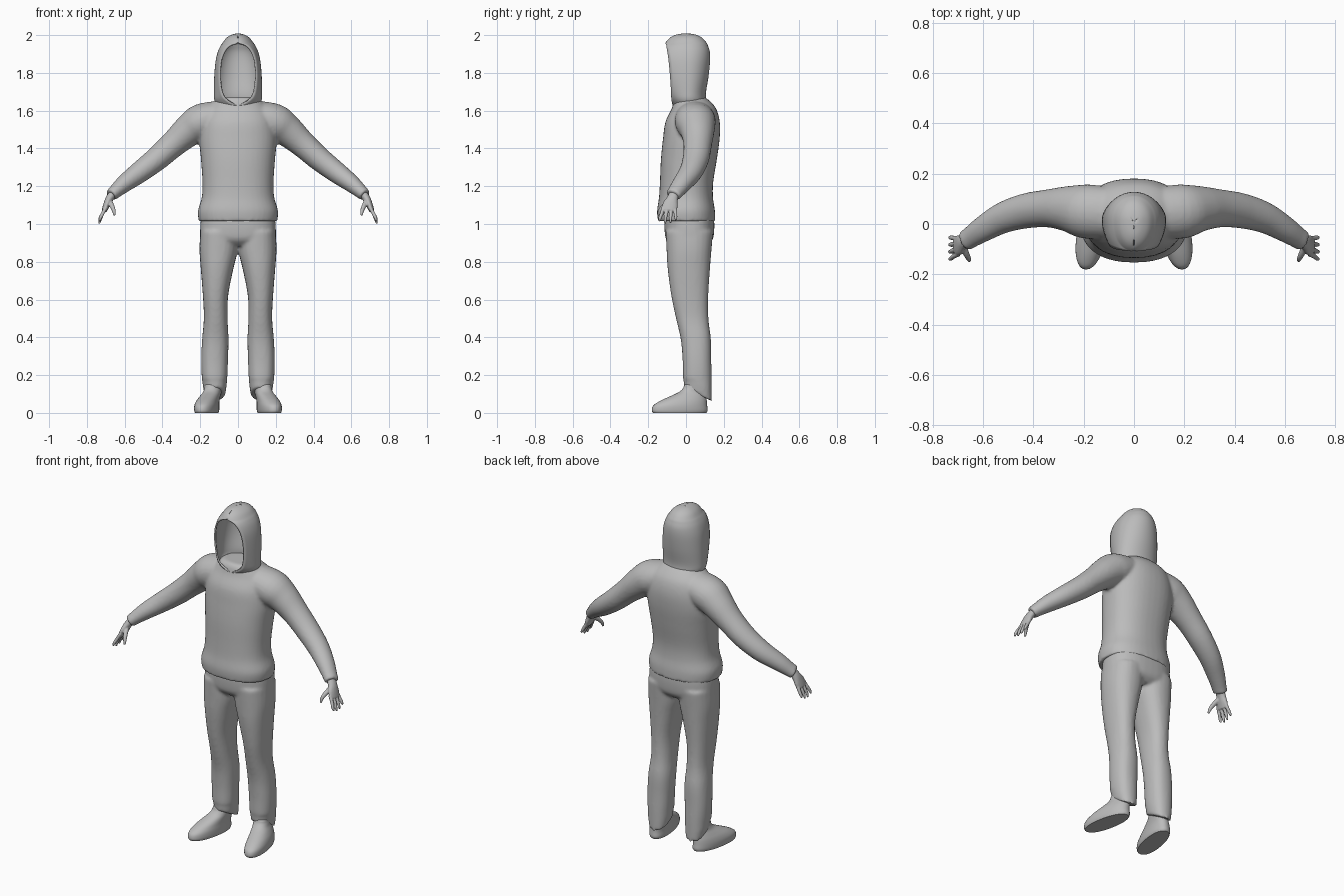
import bpy, bmesh, math
from mathutils import Vector

if "Cube" in bpy.data.objects:
    bpy.data.objects.remove(bpy.data.objects["Cube"])

grey = bpy.data.materials.new("plain grey")
grey.use_nodes = True
grey.diffuse_color = (0.5, 0.5, 0.5, 1)
grey.node_tree.nodes["Principled BSDF"].inputs["Base Color"].default_value = (0.5, 0.5, 0.5, 1)


def smooth_rows(rows, steps):
    """Catmull-Rom interpolation of number rows."""
    out = []
    for i in range(len(rows) - 1):
        quad = [rows[max(i - 1, 0)], rows[i], rows[i + 1], rows[min(i + 2, len(rows) - 1)]]
        for s in range(steps):
            t = s / steps
            out.append([b + t / 2 * (c - a + t * (2 * a - 5 * b + 4 * c - d + t * (3 * (b - c) + d - a)))
                        for a, b, c, d in zip(*quad)])
    return out + [list(rows[-1])]


def loft(bm, rows, side=1, flat=False, power=2.0, sides=24, steps=4):
    """Closed tube through rows of (x, y, z, radius along y, radius across)."""
    rows = smooth_rows(rows, steps)
    pts = [Vector(r[:3]) for r in rows]
    rings = []
    for i, r in enumerate(rows):
        u, v = Vector((0, 1, 0)), Vector((1, 0, 0))
        if not flat:
            t = (pts[min(i + 1, len(pts) - 1)] - pts[max(i - 1, 0)]).normalized()
            u = (u - t * u.dot(t)).normalized()
            v = u.cross(t)
        ring = []
        for k in range(sides):
            a = math.tau * k / sides
            c, s = math.cos(a), math.sin(a)
            c = math.copysign(abs(c) ** (2 / power), c)
            s = math.copysign(abs(s) ** (2 / power), s)
            p = pts[i] + u * r[3] * c + v * r[4] * s
            ring.append(bm.verts.new((p.x * side, p.y, p.z)))
        rings.append(ring)
    for a, b in zip(rings, rings[1:]):
        for k in range(sides):
            j = (k + 1) % sides
            bm.faces.new((a[k], a[j], b[j], b[k]))
    bm.faces.new(rings[0])
    bm.faces.new(rings[-1])
    return rings


def finish(bm, name, voxel=None, relax=4, angle=60):
    bmesh.ops.recalc_face_normals(bm, faces=bm.faces)
    mesh = bpy.data.meshes.new(name)
    bm.to_mesh(mesh)
    bm.free()
    mesh.materials.append(grey)
    ob = bpy.data.objects.new(name, mesh)
    bpy.context.collection.objects.link(ob)
    bpy.ops.object.select_all(action='DESELECT')
    ob.select_set(True)
    bpy.context.view_layer.objects.active = ob
    if voxel:
        m = ob.modifiers.new("blend", 'REMESH')
        m.mode, m.voxel_size, m.use_smooth_shade = 'VOXEL', voxel, True
        m = ob.modifiers.new("relax", 'SMOOTH')
        m.factor, m.iterations = 0.5, relax
        for m in list(ob.modifiers):
            bpy.ops.object.modifier_apply(modifier=m.name)
    bpy.ops.object.shade_smooth_by_angle(angle=math.radians(angle))
    return ob


# sweater: body and both sleeves blended into one skin
bm = bmesh.new()
loft(bm, [(0, .003, 1.015, .152, .208), (0, 0, 1.07, .153, .212), (0, 0, 1.14, .143, .192),
          (0, .003, 1.22, .141, .188), (0, .015, 1.34, .148, .196), (0, .028, 1.45, .15, .205),
          (0, .035, 1.54, .144, .195), (0, .042, 1.61, .118, .165), (0, .03, 1.655, .092, .12),
          (0, .025, 1.672, .07, .09)], flat=True, power=2.3, sides=40)
for side in (1, -1):
    loft(bm, [(.08, .045, 1.575, .1, .08), (.19, .05, 1.54, .108, .098), (.26, .06, 1.495, .092, .086),
              (.34, .062, 1.425, .076, .071), (.43, .052, 1.345, .07, .064), (.52, .025, 1.275, .062, .057),
              (.6, -.02, 1.215, .052, .047), (.65, -.053, 1.172, .044, .037), (.672, -.068, 1.152, .042, .034)],
         side)
finish(bm, "sweater", .009, 5)

# trousers: hips and both legs blended
bm = bmesh.new()
loft(bm, [(0, .018, 1.04, .13, .195), (0, .018, .98, .132, .2), (0, .018, .92, .124, .196),
          (0, .018, .885, .09, .15)], flat=True, power=2.5, sides=40)
for side in (1, -1):
    rings = loft(bm, [(.1, .018, .96, .126, .1), (.103, .016, .86, .119, .101), (.111, .015, .76, .112, .086),
                      (.119, .02, .62, .098, .067), (.118, .033, .5, .086, .063), (.12, .052, .39, .08, .07),
                      (.124, .058, .28, .076, .071), (.124, .06, .18, .076, .067), (.122, .063, .1, .073, .055)],
                 side, flat=True, power=2.3)
    for ring in rings[-4:]:      # cuffs ride up over the instep
        for v in ring:
            v.co.z -= .5 * (v.co.y - .06)
finish(bm, "trousers", .009, 5)

# hood: open shell wrapped around the head space
#        height, half width, back, front, half opening
hood = [(1.63, .1, .1, -.062, .004), (1.66, .117, .097, -.07, .055), (1.7, .119, .097, -.073, .08),
        (1.78, .117, .11, -.08, .09), (1.86, .11, .118, -.088, .085), (1.91, .098, .117, -.095, .068),
        (1.94, .084, .108, -.1, .042), (1.956, .073, .1, -.1, .001), (1.98, .054, .078, -.078, .001),
        (1.995, .028, .045, -.045, .0005), (2, .003, .005, -.005, .0001)]
bm = bmesh.new()
arcs = []
mid, count = .015, 36
for z, w, back, front, gap in smooth_rows(hood, 4):
    gap = max(min(gap, w * .9), 0)
    centre = min(mid, (back + front) / 2 + .02)
    start = math.asin(gap / w)
    depth = (centre - front) / math.cos(start)
    arc = []
    for k in range(count + 1):
        a = start + (math.tau - 2 * start) * k / count
        c = math.cos(a)
        arc.append(bm.verts.new((w * math.sin(a), centre - c * (depth if c > 0 else back - centre), z)))
    arcs.append(arc)
for a, b in zip(arcs, arcs[1:]):
    for k in range(count):
        bm.faces.new((a[k], a[k + 1], b[k + 1], b[k]))
bm.faces.new(arcs[-1])
bmesh.ops.remove_doubles(bm, verts=bm.verts, dist=.0015)
ob = finish(bm, "hood")
m = ob.modifiers.new("cloth", 'SOLIDIFY')
m.thickness, m.offset = .009, -1

# hands: palm, four fingers and a thumb
for side, label in ((1, "left"), (-1, "right")):
    bm = bmesh.new()
    loft(bm, [(.655, -.058, 1.17, .026, .022), (.68, -.072, 1.135, .03, .021), (.696, -.084, 1.1, .041, .018),
              (.708, -.089, 1.07, .038, .014)], side, sides=16)
    for i in range(4):
        y, tip = -.12 + .021 * i, -.138 + .028 * i
        drop = (.012, 0, .003, .018)[i]
        loft(bm, [(.698, y, 1.09, .01, .01), (.717, (y + tip) / 2, 1.055, .0095, .01),
                  (.729, tip, 1.025 + drop / 2, .0085, .0085), (.735, tip, 1.002 + drop, .005, .005)],
             side, sides=10)
    loft(bm, [(.68, -.085, 1.12, .014, .014), (.667, -.118, 1.095, .012, .013), (.657, -.138, 1.07, .01, .01),
              (.654, -.147, 1.045, .006, .006)], side, sides=10)
    finish(bm, label + "_hand", .004, 2)

# shoes: flat sole, rounded toe, ankle collar, toes turned out
for side, label in ((1, "left"), (-1, "right")):
    bm = bmesh.new()
    loft(bm, [(.16, -.033, 0, .142, .056), (.16, -.033, .014, .148, .06), (.16, -.03, .04, .142, .06),
              (.157, -.012, .065, .122, .056), (.15, .012, .088, .096, .051), (.142, .034, .11, .072, .047),
              (.138, .047, .13, .063, .047), (.138, .05, .148, .058, .044), (.138, .05, .152, .045, .032)],
         side, flat=True, power=2.2, sides=32)
    for v in bm.verts:
        v.co.x -= side * .17 * v.co.y
    finish(bm, label + "_shoe", angle=50)
